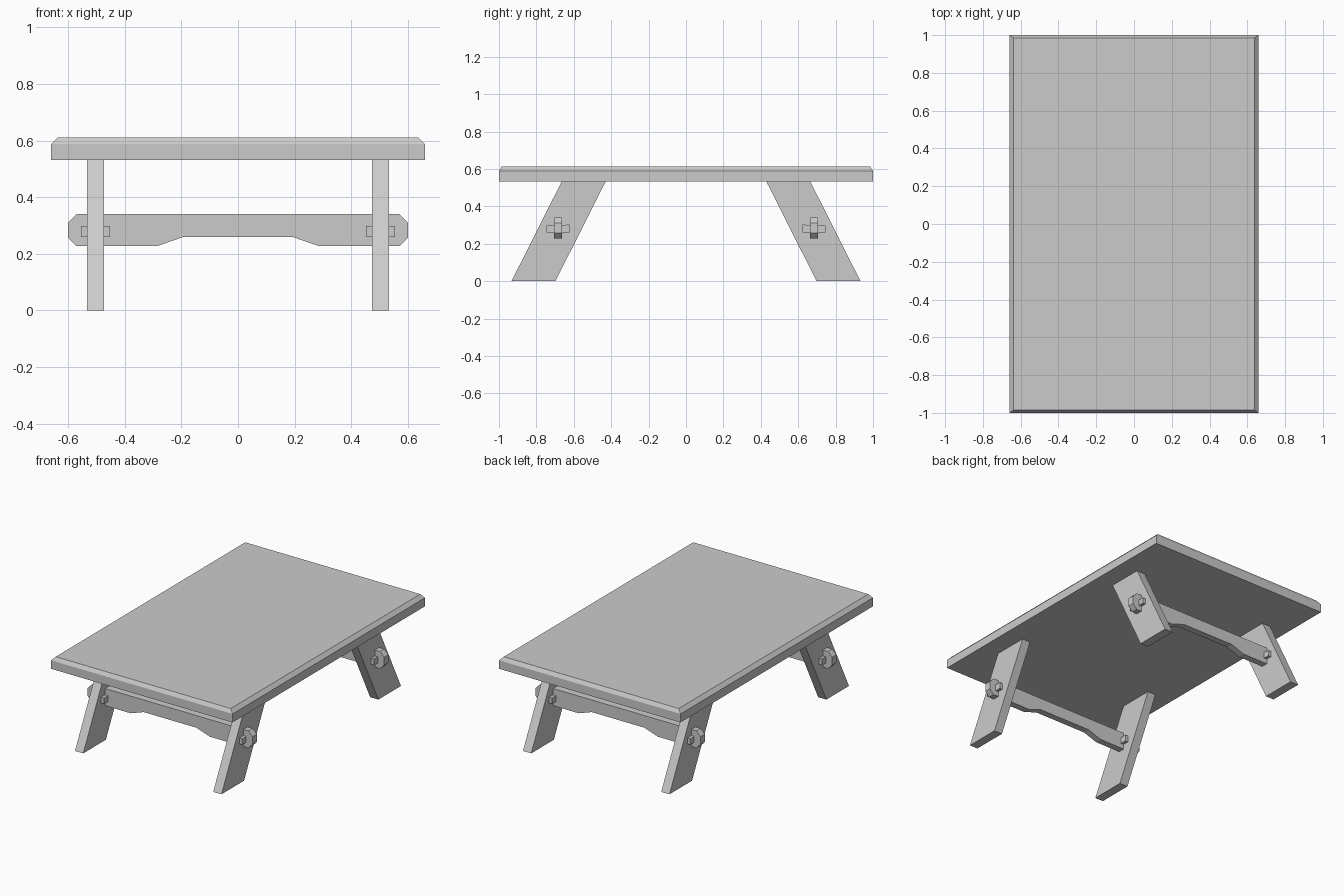
import bpy
import bmesh
from mathutils import Vector

cube = bpy.data.objects.get("Cube")
if cube:
    bpy.data.objects.remove(cube, do_unlink=True)

grey = bpy.data.materials.new("plain_grey")
grey.use_nodes = True
colour = (0.6, 0.6, 0.6, 1)
grey.diffuse_color = colour
grey.node_tree.nodes["Principled BSDF"].inputs["Base Color"].default_value = colour


def finish(name, bm):
    bmesh.ops.recalc_face_normals(bm, faces=bm.faces)
    mesh = bpy.data.meshes.new(name)
    bm.to_mesh(mesh)
    bm.free()
    mesh.materials.append(grey)
    obj = bpy.data.objects.new(name, mesh)
    bpy.context.collection.objects.link(obj)
    return obj


def extrude_profile(name, points, depth):
    """Extrude a closed outline along the depth vector."""
    bm = bmesh.new()
    face = bm.faces.new([bm.verts.new(p) for p in points])
    new = bmesh.ops.extrude_face_region(bm, geom=[face])["geom"]
    verts = [v for v in new if isinstance(v, bmesh.types.BMVert)]
    bmesh.ops.translate(bm, verts=verts, vec=Vector(depth))
    return finish(name, bm)


# Table top: slab with a bevelled upper rim
bm = bmesh.new()
rings = []
for x, y, z in ((0.66, 1, 0.532), (0.66, 1, 0.588), (0.637, 0.985, 0.612)):
    rings.append([bm.verts.new((x * i, y * j, z))
                  for i, j in ((-1, -1), (1, -1), (1, 1), (-1, 1))])
bm.faces.new(rings[0])
bm.faces.new(rings[-1])
for low, high in zip(rings, rings[1:]):
    for k in range(4):
        n = (k + 1) % 4
        bm.faces.new((low[k], low[n], high[n], high[k]))
finish("table_top", bm)

# Half outline of a stretcher, from the middle outwards
half = [(0.192, 0.26), (0.287, 0.227), (0.57, 0.227),
        (0.6, 0.257), (0.6, 0.31), (0.57, 0.34)]
outline = half + [(-x, z) for x, z in reversed(half)]

for side, end in ((-1, "front"), (1, "back")):
    # Stretcher joining the pair of legs
    extrude_profile(end + "_stretcher",
                    [(x, side * 0.684 - 0.022, z) for x, z in outline],
                    (0, 0.044, 0))
    for hand, label in ((-1, "right"), (1, "left")):
        # Splayed leg plank
        leg = [(0.933, 0), (0.698, 0), (0.43, 0.532), (0.665, 0.532)]
        extrude_profile(f"{end}_{label}_leg",
                        [(hand * 0.503 - 0.03, side * y, z) for y, z in leg],
                        (0.06, 0, 0))
        # Tapered wedge through the joint
        wedge = [(0.062, 0.262), (0.062, 0.298), (0.022, 0.304),
                 (-0.062, 0.304), (-0.062, 0.256), (0.022, 0.256)]
        wedge = [(-0.062, 0.26), (0.062, 0.26), (0.062, 0.298), (-0.062, 0.302)]
        extrude_profile(f"{end}_{label}_wedge",
                        [(hand * 0.503 - 0.051, side * (0.684 + y), z)
                         for y, z in wedge], (0.102, 0, 0))
